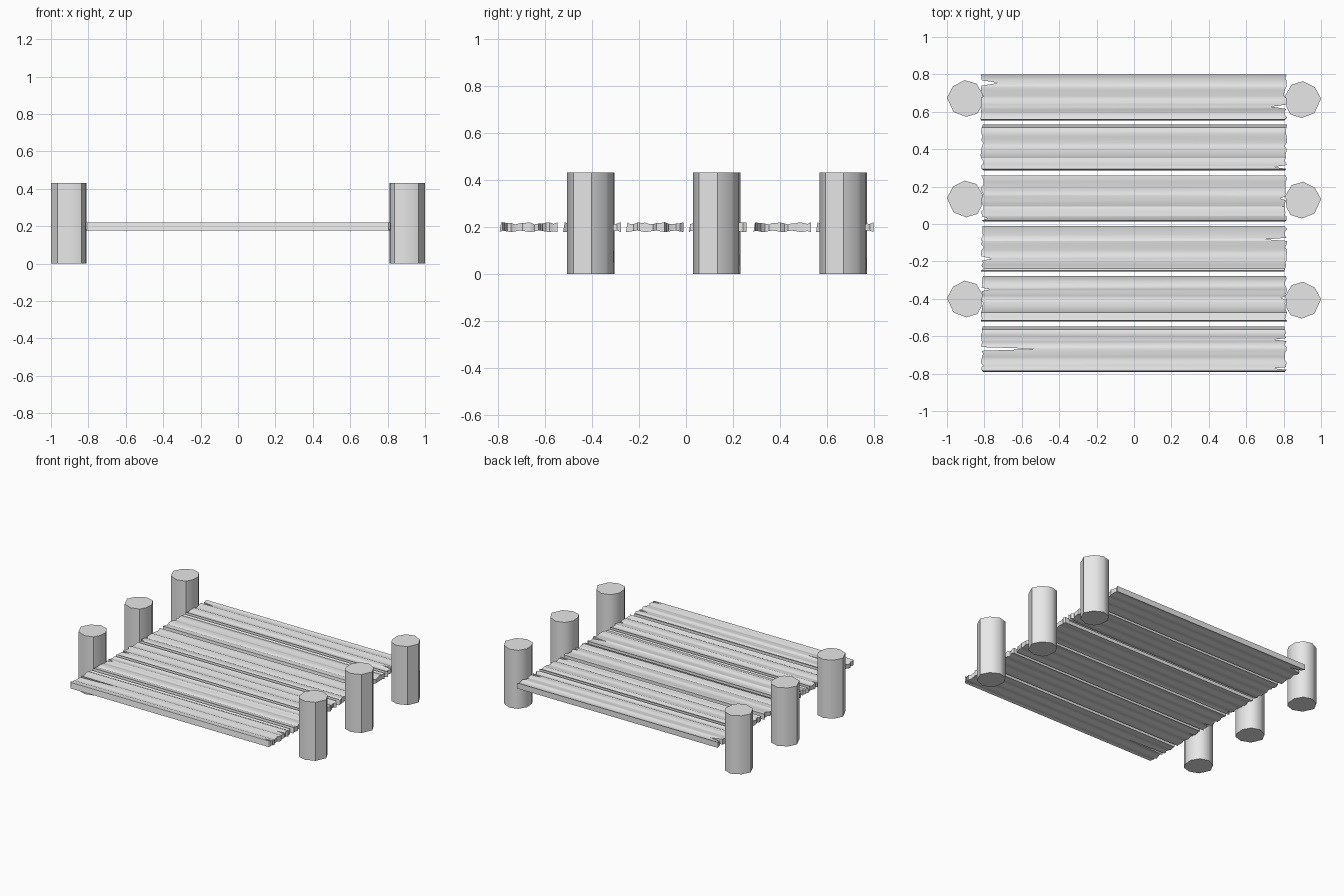
import bpy, bmesh, math, random

random.seed(4)
cube = bpy.data.objects.get("Cube")
if cube:
    bpy.data.objects.remove(cube, do_unlink=True)

grey = bpy.data.materials.new("plain_grey")
grey.use_nodes = True
grey.diffuse_color = (0.8, 0.8, 0.8, 1)
grey.node_tree.nodes["Principled BSDF"].inputs["Base Color"].default_value = (0.8, 0.8, 0.8, 1)


def finish(bm, name, angle):
    """Smooth shade, keep edges above the angle sharp, and add to the scene."""
    bmesh.ops.recalc_face_normals(bm, faces=bm.faces)
    for f in bm.faces:
        f.smooth = True
    for e in bm.edges:
        e.smooth = e.calc_face_angle(0) < math.radians(angle)
    mesh = bpy.data.meshes.new(name)
    bm.to_mesh(mesh)
    bm.free()
    mesh.materials.append(grey)
    obj = bpy.data.objects.new(name, mesh)
    bpy.context.collection.objects.link(obj)
    return obj


# Posts: an uneven round outline, mirrored for the other side
OUTLINE = [(-.095, .005), (-.062, .066), (0, .098), (.062, .08), (.095, .025),
           (.09, -.04), (.068, -.08), (.008, -.098), (-.06, -.072)]
POST_HEIGHT = 0.43


def post(name, x, y, side):
    bm = bmesh.new()
    base = bm.faces.new([bm.verts.new((x + px * side, y + py, 0)) for px, py in OUTLINE])
    top = bmesh.ops.extrude_face_region(bm, geom=[base])["geom"]
    bmesh.ops.translate(bm, vec=(0, 0, POST_HEIGHT),
                        verts=[g for g in top if isinstance(g, bmesh.types.BMVert)])
    finish(bm, name, 44)


for y, place in ((-0.405, "front"), (0.13, "middle"), (0.667, "back")):
    post(place + "_right_post", -0.905, y + 0.004, 1)
    post(place + "_left_post", 0.905, y - 0.002, -1)


# Planks: rows across the width, with ragged ends, wavy faces and split notches
WIDTH, HALF = 0.245, 0.815


def plank(name, y0, cracks, phase):
    # each crack: side, y of its tip, x of its tip, half width of its mouth
    rows = []
    count = 15
    for i in range(count + 1):
        y = y0 + WIDTH * i / count
        ends = [s * (HALF + random.uniform(-0.012, 0.005)) for s in (-1, 1)]
        rows.append((y, ends))
    for side, cy, tip, half in cracks:
        rows = [r for r in rows if abs(r[0] - cy) > half * 1.2
                or r[0] in (y0, y0 + WIDTH)]
        for dy in (-half, 0, half):
            ends = [-HALF, HALF]
            if dy == 0:
                ends[side > 0] = tip
            rows.append((cy + dy, ends))
    rows.sort(key=lambda r: r[0])

    bm = bmesh.new()
    loops = []
    for i, (y, (xl, xr)) in enumerate(rows):
        t = (y - y0) / WIDTH
        wave = 0.0035 * math.sin(t * 17 + phase) + 0.002 * math.sin(t * 39 + phase * 2)
        zt = 0.215 + wave
        zb = 0.181 + 0.003 * math.sin(t * 19 + phase + 1)
        lean = 0.006 if i == 0 else 0
        if i in (0, len(rows) - 1):
            zt, zb = 0.219, 0.178
        loops.append([bm.verts.new(c) for c in
                      ((xl, y + lean, zt), (xr, y + lean, zt), (xr, y, zb), (xl, y, zb))])
    for a, b in zip(loops, loops[1:]):
        for k in range(4):
            n = (k + 1) % 4
            bm.faces.new((a[k], a[n], b[n], b[k]))
    bm.faces.new(loops[0])
    bm.faces.new(loops[-1])
    finish(bm, name, 35)


PLANKS = [
    (-0.792, [(-1, -0.668, -0.51, 0.01), (1, -0.618, 0.745, 0.008), (1, -0.772, 0.745, 0.007)]),
    (-0.522, [(-1, -0.35, -0.77, 0.01), (1, -0.395, 0.785, 0.012)]),
    (-0.255, [(1, -0.082, 0.70, 0.008), (-1, -0.185, -0.76, 0.012)]),
    (0.013, [(1, 0.137, 0.78, 0.012), (-1, 0.03, -0.785, 0.012)]),
    (0.287, [(1, 0.305, 0.745, 0.01)]),
    (0.553, [(-1, 0.754, -0.725, 0.015), (1, 0.627, 0.735, 0.012)]),
]
for i, (y0, cracks) in enumerate(PLANKS):
    plank("plank_%d" % (i + 1), y0, cracks, i * 1.7)
